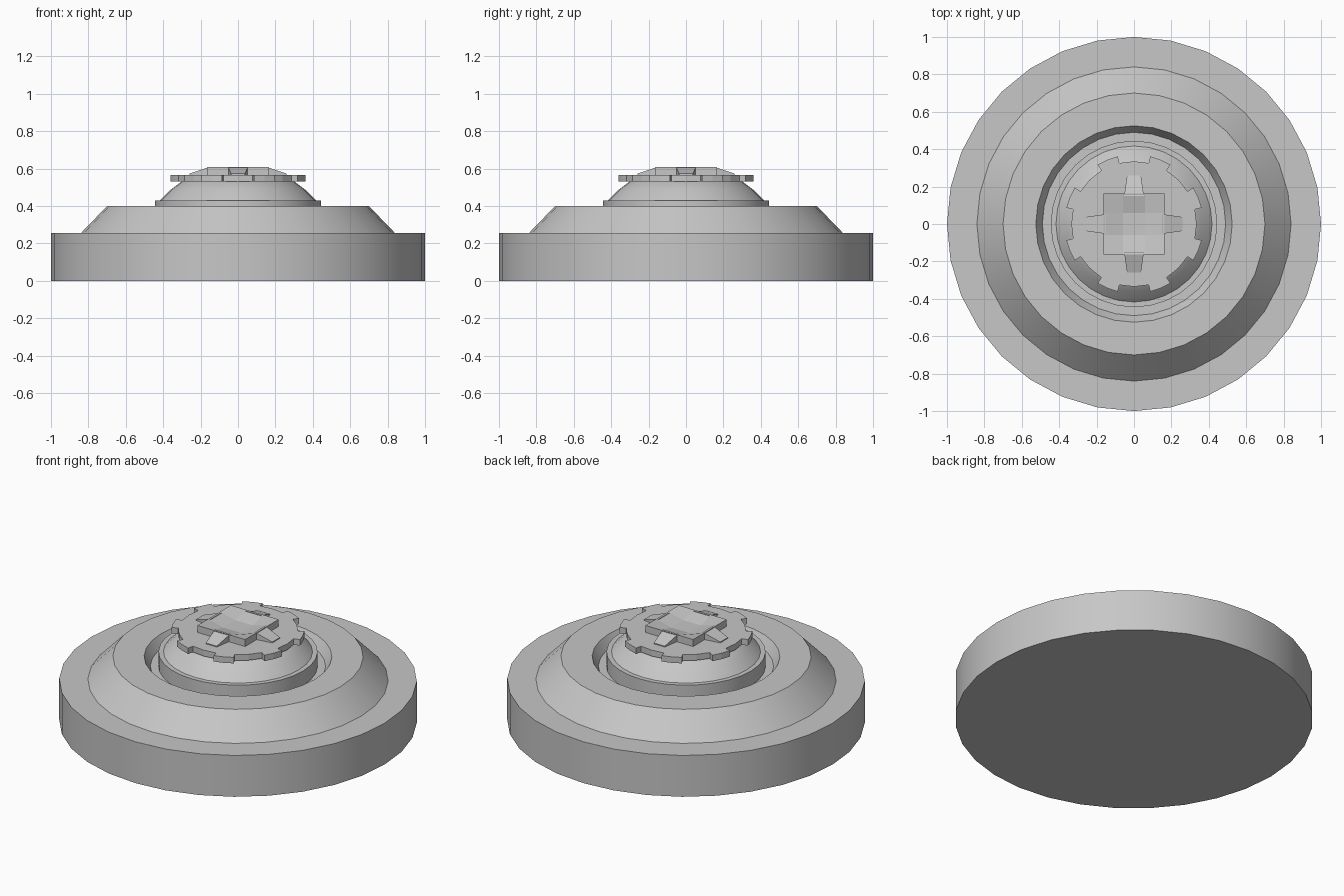
import bpy, bmesh
from math import sin, cos, pi, radians

cube = bpy.data.objects.get("Cube")
if cube:
    bpy.data.objects.remove(cube)

GREY = (0.57, 0.57, 0.57, 1)
grey = bpy.data.materials.new("plain grey")
grey.use_nodes = True
grey.diffuse_color = GREY
grey.node_tree.nodes["Principled BSDF"].inputs["Base Color"].default_value = GREY


def finish(name, bm, smooth=False):
    bmesh.ops.recalc_face_normals(bm, faces=bm.faces)
    mesh = bpy.data.meshes.new(name)
    bm.to_mesh(mesh)
    bm.free()
    mesh.materials.append(grey)
    obj = bpy.data.objects.new(name, mesh)
    bpy.context.collection.objects.link(obj)
    if smooth:
        bpy.ops.object.select_all(action='DESELECT')
        obj.select_set(True)
        bpy.context.view_layer.objects.active = obj
        bpy.ops.object.shade_smooth_by_angle(angle=radians(30))
    return obj


def lathe(name, profile, sides=32):
    """Turn (radius, height) points around z and cap both ends."""
    bm = bmesh.new()
    rings = [[bm.verts.new((r * cos(2 * pi * i / sides), r * sin(2 * pi * i / sides), z))
              for i in range(sides)] for r, z in profile]
    for a, b in zip(rings, rings[1:]):
        for i in range(sides):
            j = (i + 1) % sides
            bm.faces.new((a[i], a[j], b[j], b[i]))
    bm.faces.new(rings[0])
    bm.faces.new(rings[-1])
    return finish(name, bm, True)


def prism(bm, low, high):
    """Close a solid between two matching loops of points."""
    a = [bm.verts.new(p) for p in low]
    b = [bm.verts.new(p) for p in high]
    for i in range(len(a)):
        j = (i + 1) % len(a)
        bm.faces.new((a[i], a[j], b[j], b[i]))
    bm.faces.new(a)
    bm.faces.new(b)


# Wide drum with sloped shoulder and a recessed well in the top
lathe("body", [(1, 0), (1, 0.255), (0.84, 0.255), (0.7, 0.4),
               (0.525, 0.4), (0.49, 0.34), (0.4, 0.34)])

# Domed plug standing in the well
lathe("plug", [(0.445, 0.33), (0.445, 0.43), (0.417, 0.43),
               (0.36, 0.487), (0.3, 0.532), (0.26, 0.545)])

# Toothed plate with eight teeth
ROOT, TIP, HALF = 0.335, 0.372, 9
outline = []
for k in range(8):
    mid = 22.5 + 45 * k
    outline += [(ROOT, mid - HALF), (TIP, mid - HALF), (TIP, mid),
                (TIP, mid + HALF), (ROOT, mid + HALF), (ROOT, mid + 22.5)]
loop = [(r * cos(radians(a)), r * sin(radians(a))) for r, a in outline]
bm = bmesh.new()
prism(bm, [(x, y, 0.53) for x, y in loop], [(x, y, 0.567) for x, y in loop])
finish("toothed_plate", bm)

# Square cap with a dished top
bm = bmesh.new()
steps = (-0.163, -0.06, 0.06, 0.163)
grid = [[bm.verts.new((x, y, 0.585 if abs(x) < 0.1 and abs(y) < 0.1 else 0.61))
         for x in steps] for y in steps]
for i in range(3):
    for j in range(3):
        bm.faces.new((grid[i][j], grid[i][j + 1], grid[i + 1][j + 1], grid[i + 1][j]))
skirt = bmesh.ops.extrude_edge_only(bm, edges=[e for e in bm.edges if e.is_boundary])
for v in skirt["geom"]:
    if isinstance(v, bmesh.types.BMVert):
        v.co.z = 0.56
bmesh.ops.holes_fill(bm, edges=[e for e in bm.edges if e.is_boundary], sides=0)
finish("square_cap", bm)

# Four tapered wedge arms around the cap
for k, side in enumerate(("left", "back", "right", "front")):
    bm = bmesh.new()
    prism(bm, [(0.15, -0.053, 0.56), (0.15, 0.053, 0.56), (0.15, 0.053, 0.61), (0.15, -0.053, 0.61)],
          [(0.26, -0.037, 0.56), (0.26, 0.037, 0.56), (0.26, 0.037, 0.573), (0.26, -0.037, 0.573)])
    arm = finish("arm_" + side, bm)
    arm.rotation_euler.z = k * pi / 2
